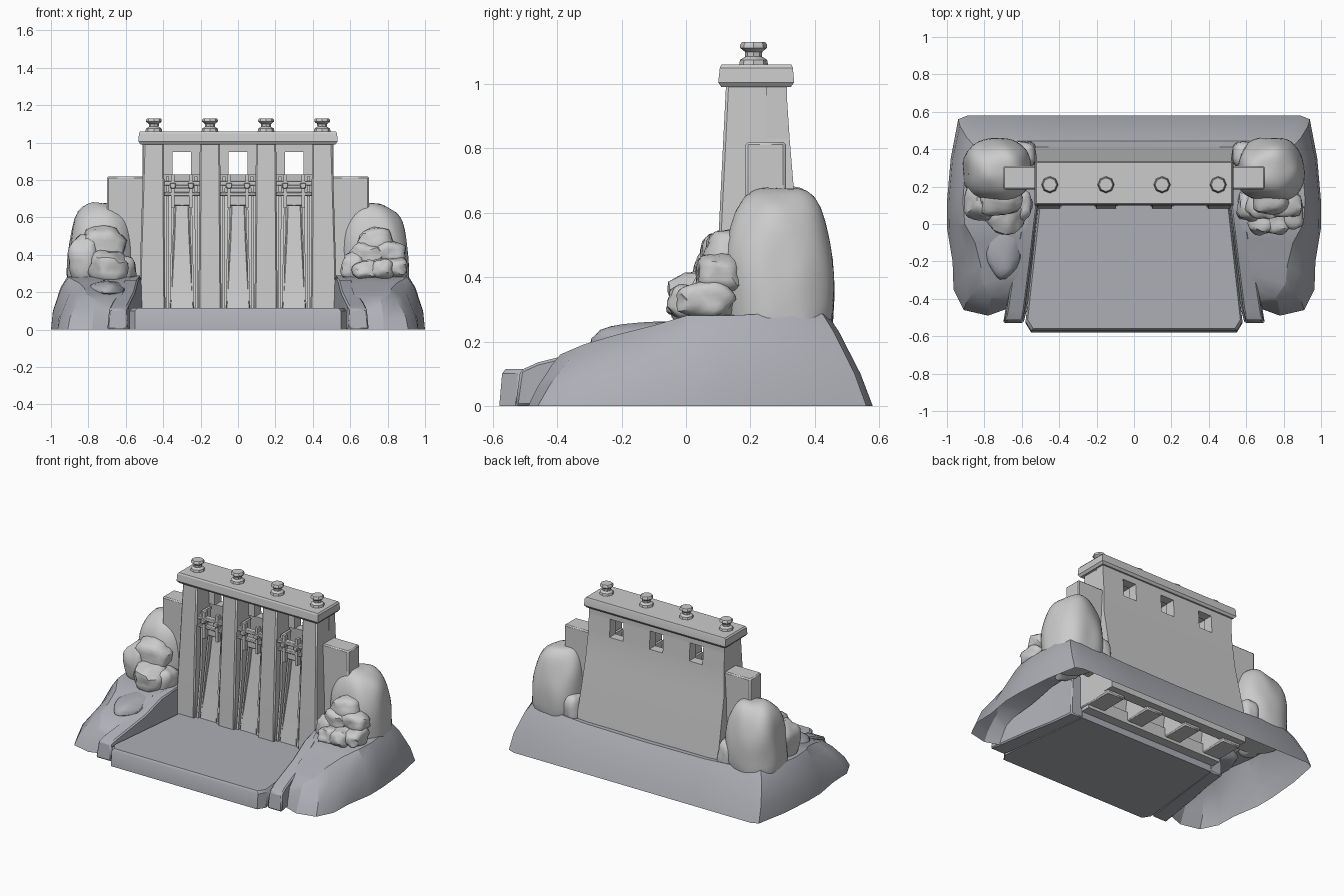
import bpy, bmesh, math
from mathutils import Vector, noise

if "Cube" in bpy.data.objects:
    bpy.data.objects.remove(bpy.data.objects["Cube"])

dark = bpy.data.materials.new("dark_ground")
dark.diffuse_color = (0.42, 0.43, 0.47, 1)
dark.use_nodes = True
dark.node_tree.nodes["Principled BSDF"].inputs["Base Color"].default_value = dark.diffuse_color


def finish(name, bm, mat=None, bevel=0, mirror=False, angle=35, closed=True):
    if closed:
        bmesh.ops.recalc_face_normals(bm, faces=bm.faces)
    me = bpy.data.meshes.new(name)
    bm.to_mesh(me)
    bm.free()
    ob = bpy.data.objects.new(name, me)
    bpy.context.collection.objects.link(ob)
    if mat:
        me.materials.append(mat)
    if bevel:
        m = ob.modifiers.new("bevel", 'BEVEL')
        m.width, m.segments, m.limit_method = bevel, 1, 'ANGLE'
    if mirror:
        m = ob.modifiers.new("mirror", 'MIRROR')
        m.use_clip = True
    bpy.ops.object.select_all(action='DESELECT')
    ob.select_set(True)
    bpy.context.view_layer.objects.active = ob
    bpy.ops.object.shade_smooth_by_angle(angle=math.radians(angle))
    return ob


def loft(name, rings, **kw):
    """Skin a list of closed rings and cap both ends."""
    bm = bmesh.new()
    vs = [[bm.verts.new(p) for p in r] for r in rings]
    n = len(vs[0])
    for a, b in zip(vs, vs[1:]):
        for i in range(n):
            j = (i + 1) % n
            bm.faces.new((a[i], a[j], b[j], b[i]))
    bm.faces.new(vs[0][::-1])
    bm.faces.new(vs[-1])
    return finish(name, bm, **kw)


def tower(name, rows, **kw):
    """Stack of rectangles, each row = z, x0, x1, y0, y1."""
    return loft(name, [[(a, c, z), (b, c, z), (b, d, z), (a, d, z)]
                       for z, a, b, c, d in rows], **kw)


def box(name, x0, x1, y0, y1, z0, z1, **kw):
    return tower(name, [(z0, x0, x1, y0, y1), (z1, x0, x1, y0, y1)], **kw)


def rock(name, c, r, seed, p=2.4, rough=0.1, sub=3, floor=0.24, lean=0, **kw):
    """Squarish noisy boulder, flattened below ground; lean shifts the top in x."""
    bm = bmesh.new()
    bmesh.ops.create_icosphere(bm, subdivisions=sub, radius=1)
    for v in bm.verts:
        d = v.co.normalized()
        k = sum(abs(t) ** p for t in d) ** (-1 / p)
        k *= 1 + rough * noise.noise(d * 1.6 + Vector((seed * 7.3, seed, 2)))
        v.co = Vector(c) + Vector((d.x * r[0], d.y * r[1], d.z * r[2])) * k
        v.co.x += lean * d.z
        v.co.z = max(v.co.z, floor)
    return finish(name, bm, **kw)


# hillside banks and rear bank: stations run from the front tip to the rear centre
stations = [  # base xy, shoulder xyz, inner xyz
    ((.67, -.45), (.66, -.41, .11), (.63, -.38, .13)),
    ((.78, -.49), (.76, -.39, .16), (.63, -.34, .15)),
    ((.91, -.46), (.81, -.32, .19), (.62, -.27, .185)),
    ((.965, -.35), (.82, -.22, .22), (.61, -.18, .215)),
    ((.97, -.20), (.85, -.10, .25), (.60, -.08, .25)),
    ((1.0, -.02), (.905, .00, .28), (.57, .00, .28)),
    ((1.0, .12), (.915, .12, .28), (.53, .12, .29)),
    ((.98, .35), (.90, .33, .29), (.53, .30, .29)),
    ((.94, .56), (.86, .425, .285), (.53, .38, .27)),
    ((.89, .58), (.79, .44, .285), (.52, .39, .27)),
    ((.45, .58), (.45, .445, .265), (.45, .385, .26)),
    ((0, .58), (0, .445, .26), (0, .385, .26)),
]
bm = bmesh.new()
cols = []
for b, s, i in stations:
    low = (b[0] + (s[0] - b[0]) * .12, b[1] + (s[1] - b[1]) * .27, s[2] * .35)
    mid = (b[0] + (s[0] - b[0]) * .6, b[1] + (s[1] - b[1]) * .74, s[2] * .8)
    cols.append([bm.verts.new(p) for p in ((b[0], b[1], 0), low, mid, s, i)])
for a, b in zip(cols, cols[1:]):
    for k in range(4):
        bm.faces.new((a[k], b[k], b[k + 1], a[k + 1]))
finish("hillside_bank", bm, mat=dark, mirror=True, closed=False, angle=25)

# apron slab in front of the dam
outline = [(.51, .12), (.58, -.53), (.55, -.58)]
outline += [(-x, y) for x, y in outline[::-1]]
loft("apron_slab", [[(x * s, y * t, z) for x, y in outline]
                    for z, s, t in ((0, 1, 1), (.10, 1, .985), (.115, .98, .965))], mat=dark)

# sloping training walls either side of the apron
loft("training_wall", [[(a, y, 0), (b, y, 0), (b - .01, y2, z), (a + .01, y2, z)]
                       for y, y2, a, b, z in ((-.53, -.515, .59, .70, .11),
                                              (-.47, -.46, .575, .69, .135),
                                              (-.20, -.20, .542, .65, .20),
                                              (-.05, -.05, .525, .62, .265),
                                              (.12, .12, .505, .60, .29))],
     mat=dark, mirror=True, bevel=.008)

# back wall, front sill, window posts and window header
tower("back_wall", [(.08, -.53, .53, .35, .425), (.30, -.53, .53, .34, .41),
                    (.65, -.52, .52, .28, .337), (.83, -.51, .51, .26, .322)])
box("front_sill", -.52, .52, .125, .19, .04, .12)
box("window_header", -.51, .51, .25, .314, .95, 1.01)

centres = (-.45, -.15, .15, .45)
for n, c in enumerate(centres):
    # piers, slightly wider at the foot, the end ones flaring outward
    e = .015 * (abs(c) > .3)
    lo, hi = (e, 0) if c < 0 else (0, e)
    tower(f"pier_{n+1}", [(.06, c - .062 - lo, c + .062 + hi, .082, .38),
                          (.30, c - .060 - lo, c + .060 + hi, .09, .375),
                          (.65, c - .057 - lo / 2, c + .057 + hi / 2, .107, .325),
                          (1.01, c - .054, c + .054, .125, .312)], bevel=.008)
    x0, x1 = max(c - .10, -.51), min(c + .10, .51)
    tower(f"window_post_{n+1}", [(.83, x0, x1, .25, .322), (.95, x0, x1, .25, .314)])
    # bollards on the deck
    prof = [(1.055, .046), (1.075, .042), (1.085, .026), (1.10, .027),
            (1.112, .042), (1.122, .042), (1.13, .036)]
    loft(f"bollard_{n+1}", [[(c + r * math.cos(k * math.pi / 4), .21 + r * math.sin(k * math.pi / 4), z)
                             for k in range(8)] for z, r in prof])

# deck across the piers
tower("deck", [(.99, -.52, .52, .11, .325), (1.005, -.532, .532, .10, .336),
               (1.05, -.53, .53, .105, .332), (1.06, -.522, .522, .11, .328)], angle=20)

# stepped abutment blocks
for s in (-1, 1):
    box("abutment_block", min(s * .5, s * .7), max(s * .5, s * .7), .185, .31, .25, .82, bevel=.008)

for n, c in enumerate((-.3, 0, .3)):
    # spillway face
    tower(f"spillway_{n+1}", [(.05, c - .10, c + .10, .12, .16), (.25, c - .10, c + .10, .15, .19),
                              (.50, c - .10, c + .10, .19, .23), (.68, c - .10, c + .10, .215, .27),
                              (.73, c - .10, c + .10, .24, .30)])
    # tapering chute sheet
    tower(f"chute_{n+1}", [(.10, c - .065, c + .065, .105, .14), (.25, c - .055, c + .055, .135, .18),
                           (.50, c - .042, c + .042, .178, .21), (.69, c - .036, c + .036, .205, .25)],
          bevel=.005)
    for s in (-1, 1):
        # guide rails and hoist arms
        a = c + s * .076
        tower(f"gate_guide_{n+1}", [(.11, a - .007, a + .007, .10, .15),
                                    (.45, a - .007, a + .007, .14, .2),
                                    (.82, a - .008, a + .008, .15, .24)])
        b = c + s * .048
        tower(f"chute_rib_{n+1}", [(.14, b + s * .012 - .005, b + s * .012 + .005, .115, .16),
                                   (.68, b - .006, b + .006, .185, .24)])
        box(f"hoist_post_{n+1}", b - .009, b + .009, .13, .16, .65, .83)
        box(f"hoist_clamp_{n+1}", b - .016, b + .016, .115, .17, .755, .785, bevel=.004)
    # gate cross beams
    box(f"gate_beam_upper_{n+1}", c - .10, c + .10, .13, .165, .77, .795, bevel=.004)
    box(f"gate_beam_lower_{n+1}", c - .10, c + .10, .135, .18, .715, .735, bevel=.004)
    box(f"gate_leaf_{n+1}", c - .055, c + .055, .16, .20, .66, .76, bevel=.006)

# large smooth boulders at each end of the dam, with a smaller one tucked by the wall
for s in (-1, 1):
    rock("main_boulder", (s * .732, .285, .36), (.178, .17, .33), 3 + s, p=2.5, rough=.08,
         sub=4, lean=-s * .015)
    rock("wall_boulder", (s * .585, .37, .30), (.06, .07, .11), 8 + s, p=3, rough=.15)

# rock steps on the right bank: x, y, z, rx, ry, rz
for n, q in enumerate([(.69, .03, .32, .075, .08, .05), (.77, .025, .325, .06, .075, .055),
                       (.85, .06, .33, .055, .085, .055), (.69, .10, .40, .085, .075, .06),
                       (.80, .11, .41, .09, .07, .06), (.73, .14, .47, .095, .085, .07),
                       (.62, .10, .33, .065, .08, .08)]):
    rock(f"right_rock_{n+1}", q[:3], q[3:], n + 11, p=3.2, rough=.25, angle=40)

# larger rock steps on the left bank
for n, q in enumerate([(-.72, .13, .45, .12, .085, .10), (-.69, .05, .33, .10, .10, .09),
                       (-.82, .12, .37, .085, .10, .13), (-.61, .10, .31, .065, .08, .09)]):
    rock(f"left_rock_{n+1}", q[:3], q[3:], n + 31, p=2.6, rough=.25, angle=40)
# low ridge running down the left bank
rock("left_ridge", (-.70, -.09, .21), (.10, .20, .05), 41, p=2, rough=.15, floor=.18, mat=dark)
